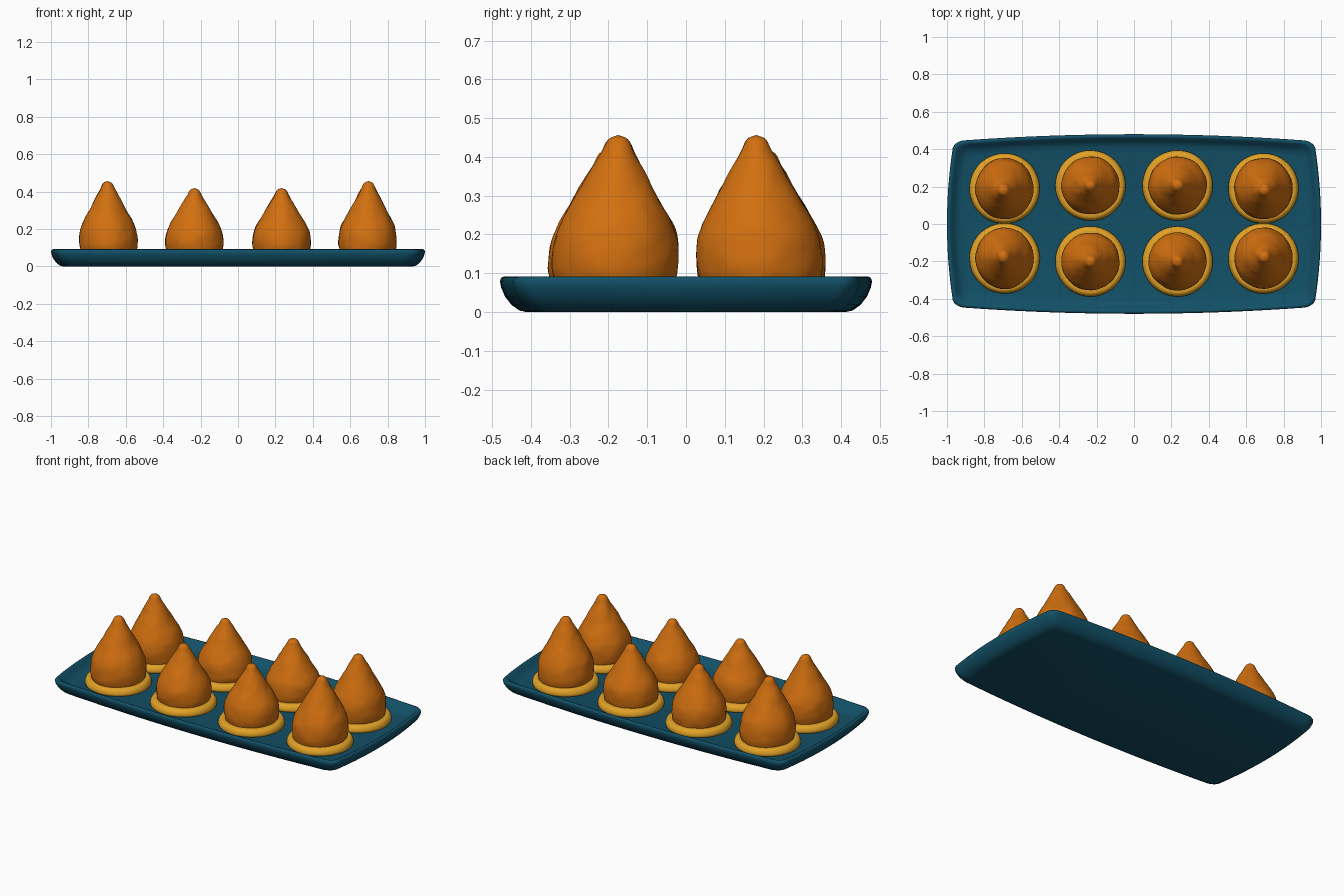
import bpy, bmesh, math
from mathutils import Vector, noise

if "Cube" in bpy.data.objects:
    bpy.data.objects.remove(bpy.data.objects["Cube"])


def material(name, rgb):
    m = bpy.data.materials.new(name)
    m.diffuse_color = (*rgb, 1)
    m.use_nodes = True
    m.node_tree.nodes["Principled BSDF"].inputs["Base Color"].default_value = m.diffuse_color
    return m


BLUE = material("tray blue", (0.006, 0.080, 0.135))
ORANGE = material("fried orange", (0.64, 0.160, 0.005))
YELLOW = material("sauce yellow", (0.76, 0.36, 0.02))


def loft(name, rings, mat, angle):
    """Skin a stack of closed rings and cap both ends."""
    bm = bmesh.new()
    loops = [[bm.verts.new(p) for p in ring] for ring in rings]
    n = len(loops[0])
    for a, b in zip(loops, loops[1:]):
        for i in range(n):
            j = (i + 1) % n
            bm.faces.new((a[i], a[j], b[j], b[i]))
    bm.faces.new(loops[0][::-1])
    bm.faces.new(loops[-1])
    bmesh.ops.recalc_face_normals(bm, faces=bm.faces)
    me = bpy.data.meshes.new(name)
    bm.to_mesh(me)
    bm.free()
    ob = bpy.data.objects.new(name, me)
    bpy.context.collection.objects.link(ob)
    me.materials.append(mat)
    bpy.ops.object.select_all(action='DESELECT')
    ob.select_set(True)
    bpy.context.view_layer.objects.active = ob
    bpy.ops.object.shade_smooth_by_angle(angle=math.radians(angle))
    return ob


def tray_ring(inset, z):
    """Rectangle with bowed sides and rounded corners."""
    w, h = 1.0 - inset, 0.48 - inset
    q = []
    for i in range(9):                       # bowed short side
        y = (h - 0.085) * i / 8
        q.append((w - 0.043 * (y / h) ** 2, y))
    x0, y0 = q[-1]
    x1 = w - 0.10
    y1 = h - 0.040 * (x1 / w) ** 2
    for i in range(1, 7):                    # corner
        t = math.pi / 2 * i / 7
        q.append((x1 + (x0 - x1) * math.cos(t), y0 + (y1 - y0) * math.sin(t)))
    for i in range(13):                      # bowed long side
        x = x1 * (1 - i / 12)
        q.append((x, h - 0.040 * (x / w) ** 2))
    half = q + [(-x, y) for x, y in q[-2::-1]]
    full = half + [(x, -y) for x, y in half[-2:0:-1]]
    return [(x, y, z) for x, y in full]


# Shallow tray: outside wall, rim, then inside floor
TRAY = [(0.068, 0), (0.050, 0.004), (0.030, 0.018), (0.013, 0.040), (0.003, 0.063),
        (0, 0.080), (0.004, 0.089), (0.012, 0.092), (0.020, 0.088), (0.036, 0.066),
        (0.055, 0.052), (0.080, 0.046)]
loft("tray", [tray_ring(d, z) for d, z in TRAY], BLUE, 50)


def sample(profile, steps):
    """Smooth (Catmull-Rom) resampling of a profile."""
    p = [Vector(v) for v in profile]
    p = [p[0] * 2 - p[1]] + p + [p[-1] * 2 - p[-2]]
    out = []
    for a, b, c, d in zip(p, p[1:], p[2:], p[3:]):
        for k in range(steps):
            t = k / steps
            out.append(0.5 * (2 * b + (c - a) * t + (2 * a - 5 * b + 4 * c - d) * t * t
                              + (3 * b - a - 3 * c + d) * t ** 3))
    return out + [p[-2]]


# Teardrop and sauce profiles: radius, height
DROP = [(0.140, 0.046), (0.157, 0.085), (0.164, 0.13), (0.158, 0.19), (0.139, 0.24),
        (0.105, 0.30), (0.072, 0.36), (0.043, 0.41), (0.025, 0.445), (0.002, 0.456)]
SAUCE = [(0.176, 0.040), (0.187, 0.050), (0.187, 0.064), (0.179, 0.079),
         (0.165, 0.087), (0.130, 0.088)]
SEG = 48


def revolve(name, profile, centre, sx, sy, tip, bump, mat):
    rings = []
    for r, z in profile:
        ring = []
        lean = max(0, (z - 0.1) / 0.35)
        for i in range(SEG):
            a = 2 * math.pi * i / SEG
            p = Vector((centre[0] + r * sx * math.cos(a), centre[1] + r * sy * math.sin(a), z))
            f = bump * (noise.noise(p * 14) + 0.5 * noise.noise(p * 30)) * min(1, r / 0.05)
            p.x += math.cos(a) * f + tip[0] * lean
            p.y += math.sin(a) * f + tip[1] * lean
            ring.append(p)
        rings.append(ring)
    return loft(name, rings, mat, 60)


# Eight teardrop snacks, each in a puddle of sauce
for sx in (-1, 1):
    for sy in (-1, 1):
        for place in ("outer", "inner"):
            outer = place == "outer"
            label = f"{place}_{'left' if sx < 0 else 'right'}_{'front' if sy < 0 else 'back'}"
            x = 0.692 if outer else 0.233
            y = (0.187 if outer else 0.203)
            shift = 0.003
            c = (sx * x, sy * y + shift)
            top = 1.0 if outer else 0.903
            prof = [(r, 0.046 + (z - 0.046) * top + (0.002 if not outer else 0))
                    for r, z in sample(DROP, 4)]
            tip = (sx * 0.006, -sy * 0.009) if outer else (0, 0)
            revolve("snack_" + label, prof, c, 0.95, 1.0 if outer else 0.945, tip, 0.004, ORANGE)
            revolve("sauce_" + label, sample(SAUCE, 3), c, 1, 1, (0, 0), 0.001, YELLOW)
